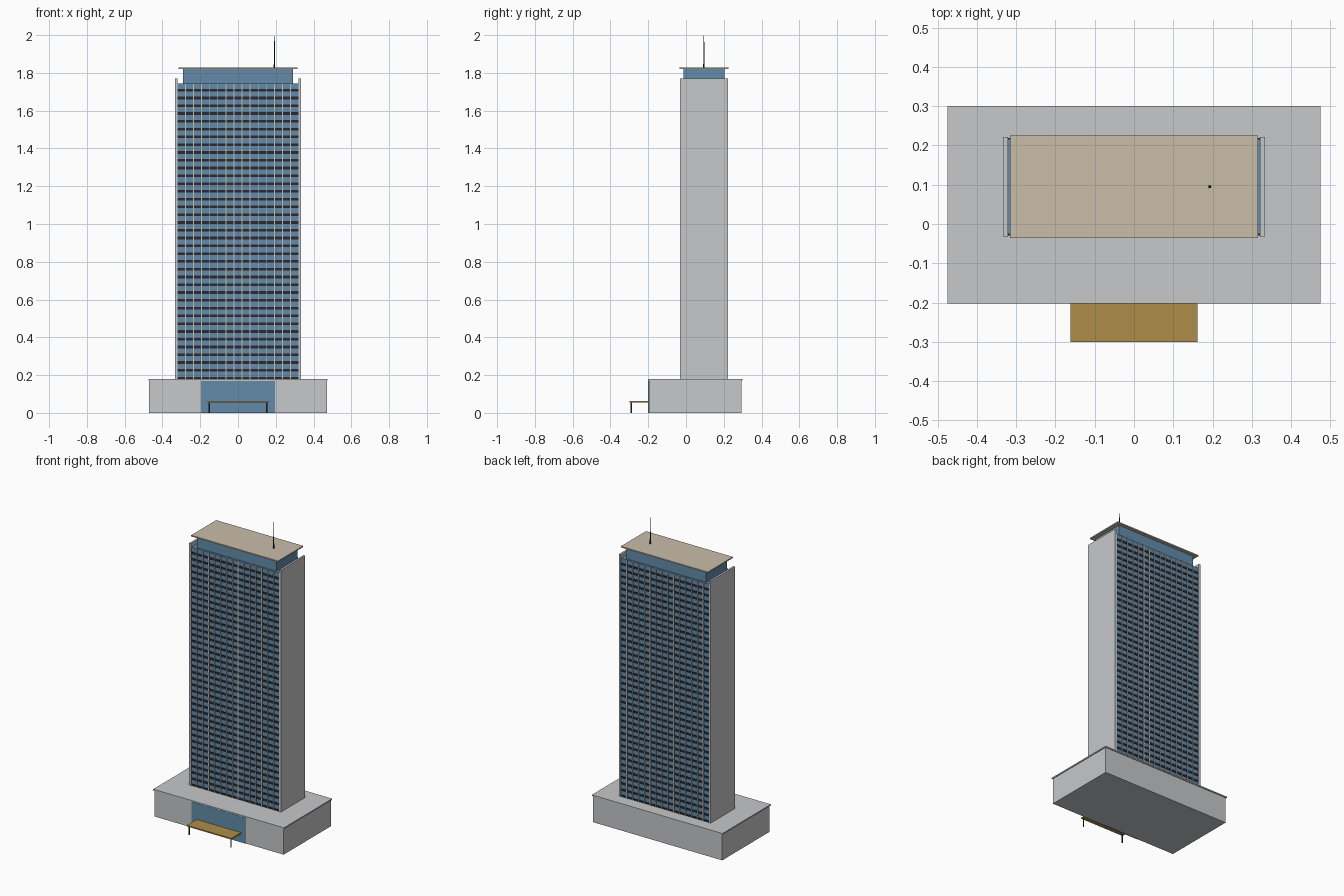
import bpy

cube = bpy.data.objects.get("Cube")
if cube:
    bpy.data.objects.remove(cube, do_unlink=True)


def material(name, rgb):
    m = bpy.data.materials.new(name)
    m.use_nodes = True
    m.diffuse_color = (*rgb, 1)
    m.node_tree.nodes["Principled BSDF"].inputs["Base Color"].default_value = (*rgb, 1)
    return m


concrete = material("pale concrete", (0.57, 0.58, 0.59))
glass = material("blue glass", (0.125, 0.26, 0.41))
dark = material("dark spandrel", (0.02, 0.022, 0.032))
beige = material("beige stone", (0.59, 0.51, 0.40))
gold = material("gold canopy", (0.42, 0.27, 0.065))


def box(name, x, y, z, mat):
    """Box from (low, high) ranges on each axis."""
    bpy.ops.mesh.primitive_cube_add(size=1, location=[sum(r) / 2 for r in (x, y, z)])
    ob = bpy.context.object
    ob.name = name
    size = [r[1] - r[0] for r in (x, y, z)]
    for v in ob.data.vertices:
        v.co = [c * s for c, s in zip(v.co, size)]
    ob.data.materials.append(mat)
    return ob


def around(centre, half):
    return (centre - half, centre + half)


def repeat(ob, count, axis, step):
    mod = ob.modifiers.new("Repeat", "ARRAY")
    mod.count = count
    mod.use_relative_offset = False
    mod.use_constant_offset = True
    mod.constant_offset_displace = [step if i == axis else 0 for i in range(3)]


MID = 0.095          # tower centre in y
BASE, TOP = 0.18, 1.745
HALF = 0.321         # half width of the glazed block

# Podium with thin roof slab and glazed entrance
box("podium", around(0, 0.47), (-0.197, 0.295), (0, 0.172), concrete)
box("podium_roof", around(0, 0.475), (-0.202, 0.30), (0.172, BASE), concrete)
box("entrance_glass", around(0, 0.197), (-0.2, -0.19), (0, 0.17), glass)

# Entrance canopy on two posts
box("canopy", around(0, 0.162), (-0.30, -0.197), (0.056, 0.064), gold)
for side, sx in (("left", 1), ("right", -1)):
    box(side + "_canopy_post", around(sx * 0.152, 0.003), around(-0.29, 0.003), (0, 0.056), dark)

# Glazed tower block and its side walls
box("tower_glass", around(0, HALF), around(MID, 0.121), (BASE, TOP), glass)
for side, sx in (("left", 1), ("right", -1)):
    box(side + "_side_wall", around(sx * 0.3275, 0.0065), around(MID, 0.1265), (BASE, 1.77), concrete)

# Floor bands and mullions on front and back
FLOORS, BAYS = 38, 15
bay = 2 * HALF / BAYS
for face, sy in (("front", -1), ("back", 1)):
    bands = box(face + "_floor_bands", around(0, HALF), around(MID + sy * 0.121, 0.003),
                around(0.184, 0.007), dark)
    repeat(bands, FLOORS, 2, 0.0412)
    mullions = box(face + "_mullions", around(bay - HALF, 0.0022), around(MID + sy * 0.121, 0.005),
                   (BASE, TOP), beige)
    repeat(mullions, BAYS - 1, 0, bay)

# Recessed crown, overhanging roof and mast
box("crown", around(0, 0.29), around(MID, 0.109), (TOP, 1.82), glass)
box("roof", around(0, 0.316), around(MID, 0.13), (1.82, 1.828), beige)
bpy.ops.mesh.primitive_cone_add(vertices=8, radius1=0.004, radius2=0.001, depth=0.172,
                                location=(0.193, MID, 1.914))
mast = bpy.context.object
mast.name = "mast"
mast.data.materials.append(dark)
